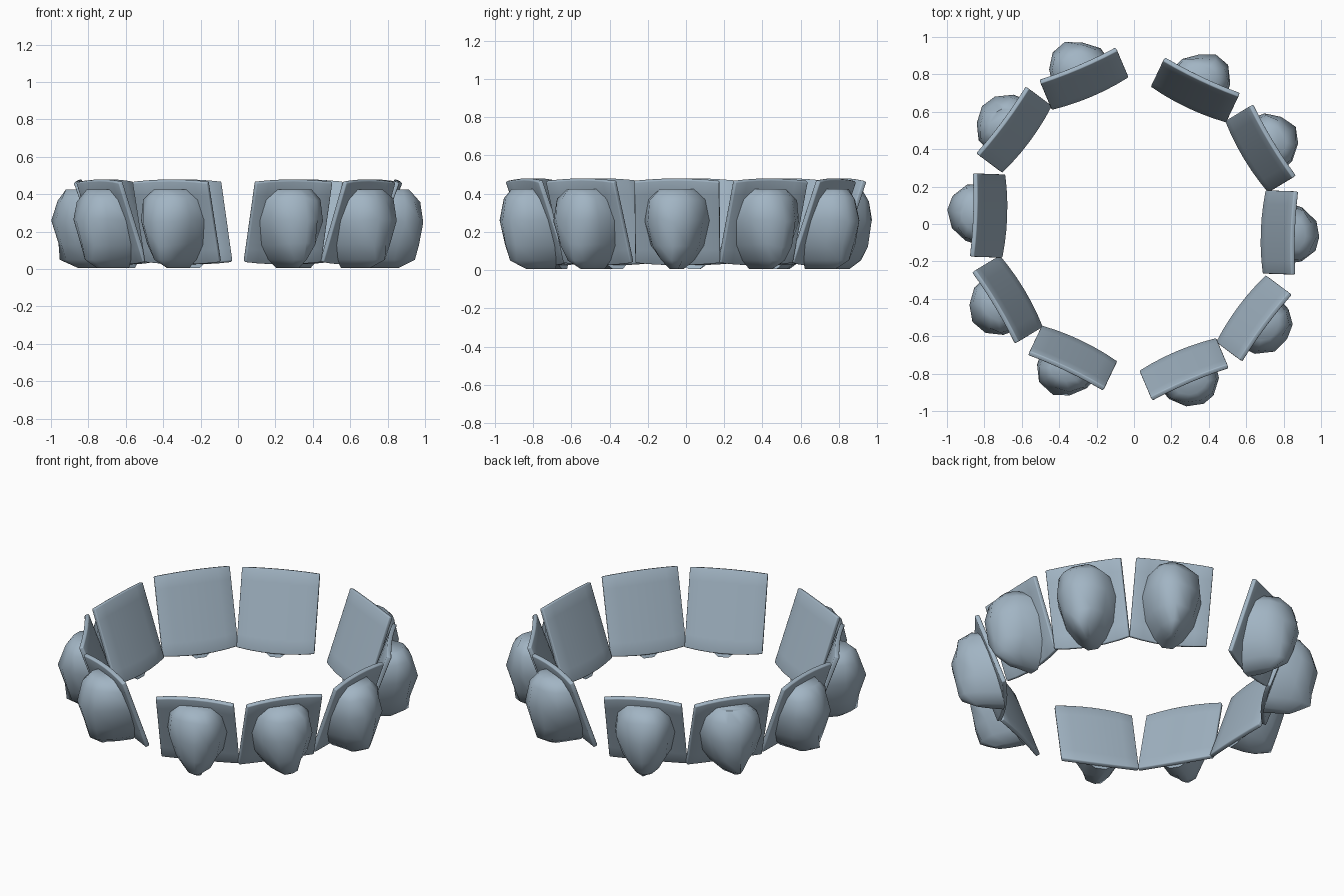
import bpy, bmesh, math, random
from mathutils import Matrix

random.seed(4)
if "Cube" in bpy.data.objects:
    bpy.data.objects.remove(bpy.data.objects["Cube"])

stone = bpy.data.materials.new("blue_grey_stone")
stone.use_nodes = True
colour = (0.36, 0.46, 0.55, 1)
stone.diffuse_color = colour
stone.node_tree.nodes["Principled BSDF"].inputs["Base Color"].default_value = colour


def plate_depth(z):
    """Depth of the leaning plate at a given height."""
    return -0.095 + 0.36 * z


def make_object(name, bm, place, angle):
    bmesh.ops.recalc_face_normals(bm, faces=bm.faces)
    mesh = bpy.data.meshes.new(name)
    bm.to_mesh(mesh)
    bm.free()
    mesh.materials.append(stone)
    ob = bpy.data.objects.new(name, mesh)
    bpy.context.collection.objects.link(ob)
    ob.matrix_world = place
    bpy.ops.object.select_all(action="DESELECT")
    ob.select_set(True)
    bpy.context.view_layer.objects.active = ob
    bpy.ops.object.shade_smooth_by_angle(angle=math.radians(angle))
    return ob


def skin(bm, rows, closed):
    for a, b in zip(rows, rows[1:]):
        n = len(a)
        for i in range(n if closed else n - 1):
            j = (i + 1) % n
            bm.faces.new((a[i], a[j], b[j], b[i]))


def make_plate(name, place):
    """Leaning plate, gently bowed inward with arched top and bottom edges."""
    bm = bmesh.new()
    rows = []
    steps = 6
    for r in range(steps + 1):
        v = r / steps
        row = []
        for c in range(steps + 1):
            u = 2 * c / steps - 1
            arch = 1 - u * u
            z = 0.04 + 0.425 * v + arch * 0.012 * (2 * v - 1)
            depth = plate_depth(z) + 0.012 - 0.014 * arch
            row.append(bm.verts.new((depth, 0.222 * u, z)))
        rows.append(row)
    skin(bm, rows, False)
    ob = make_object(name, bm, place, 40)
    solid = ob.modifiers.new("thickness", "SOLIDIFY")
    solid.thickness, solid.offset = 0.026, 0
    bevel = ob.modifiers.new("soft_edge", "BEVEL")
    bevel.width, bevel.segments = 0.006, 2


# Boulder section: height, half width, outer depth
LEVELS = [(0.005, 0.03, 0.09), (0.05, 0.085, 0.175), (0.13, 0.14, 0.195),
          (0.26, 0.172, 0.225), (0.37, 0.15, 0.195), (0.425, 0.09, 0.15)]


def make_boulder(name, place, lean):
    """Faceted boulder with a narrow keel at the bottom, set on the plate."""
    bm = bmesh.new()
    rows = []
    sides = 6
    for z, half, out in LEVELS:
        back = plate_depth(z) + 0.01
        row = []
        for i in range(sides + 1):
            a = math.pi * i / sides
            bulge = math.sin(a) ** 0.9
            jitter = 0.012 * bulge
            row.append(bm.verts.new((
                back + (out - back) * bulge + random.uniform(-jitter, jitter / 2),
                half * math.cos(a) + lean * bulge + random.uniform(-jitter, jitter),
                z + random.uniform(-jitter, jitter) * (0.1 < z < 0.4))))
        rows.append(row)
    skin(bm, rows, True)
    bm.faces.new(rows[0])
    bm.faces.new(rows[-1])
    make_object(name, bm, place, 55)


# Half ring of segments: x, y, facing angle, sideways lean of the boulder
SEGMENTS = [(0.775, -0.045, -2, -0.015), (0.67, 0.40, 31, 0.0),
            (0.325, 0.71, 64.6, -0.02), (-0.265, 0.77, 113, 0.015),
            (-0.635, 0.50, 143.4, 0.01)]

number = 0
for half_turn in (0, math.pi):
    for x, y, facing, lean in SEGMENTS:
        number += 1
        place = (Matrix.Rotation(half_turn, 4, "Z") @ Matrix.Translation((x, y, 0))
                 @ Matrix.Rotation(math.radians(facing), 4, "Z"))
        make_plate(f"plate_{number}", place)
        make_boulder(f"boulder_{number}", place, lean)
